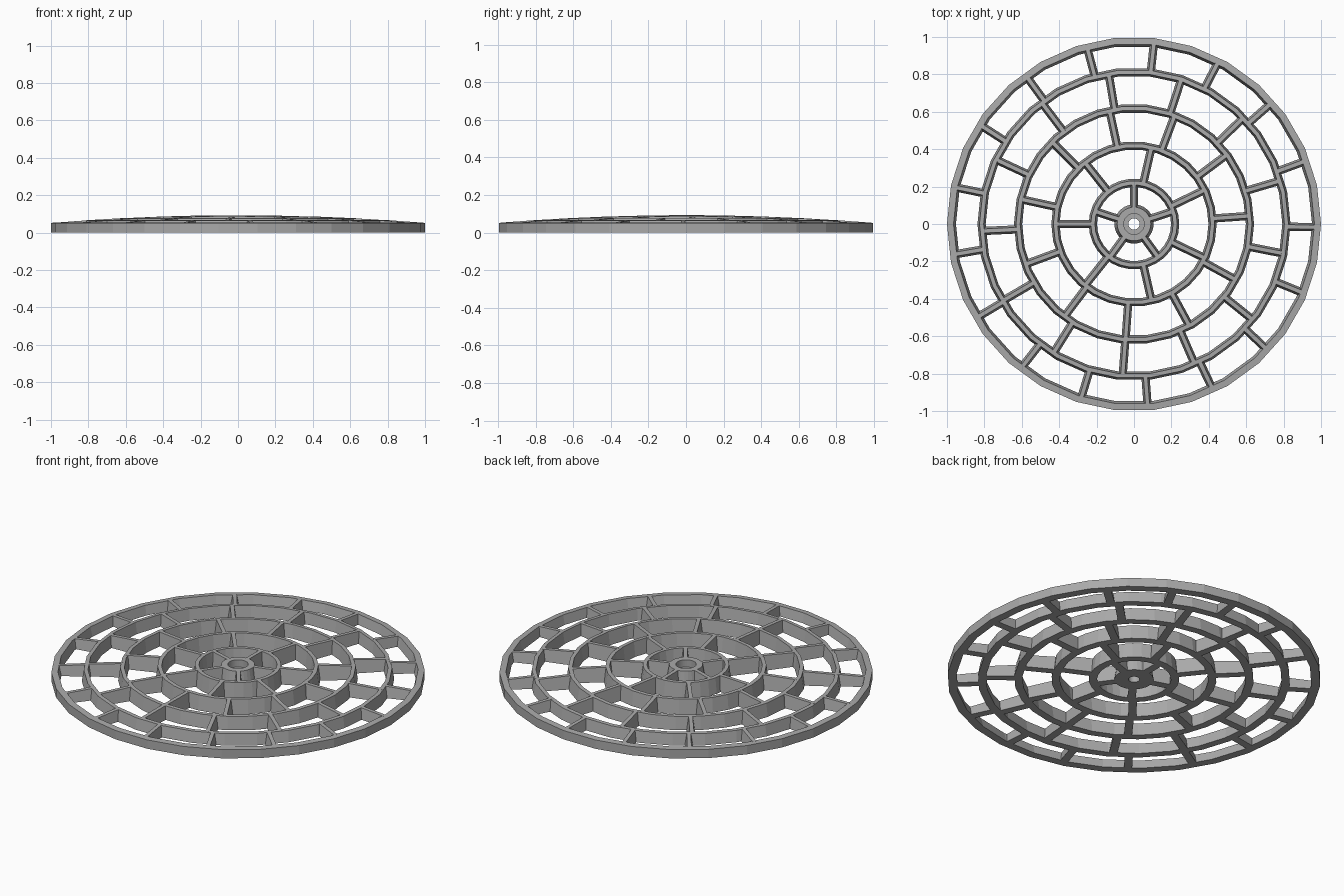
import bpy
import bmesh
from math import cos, sin, radians, tau

cube = bpy.data.objects.get("Cube")
if cube:
    bpy.data.objects.remove(cube)

GREY = (0.4, 0.4, 0.4, 1)
mat = bpy.data.materials.new("plain grey")
mat.use_nodes = True
mat.diffuse_color = GREY
mat.node_tree.nodes["Principled BSDF"].inputs["Base Color"].default_value = GREY

SIDES = 30
FOOT, CREST = 0.022, 0.011   # half widths of a bar at its bottom and top


def dome(r):
    return 0.093 - 0.041 * r * r


def finish(name, bm):
    bmesh.ops.recalc_face_normals(bm, faces=bm.faces)
    mesh = bpy.data.meshes.new(name)
    bm.to_mesh(mesh)
    bm.free()
    mesh.materials.append(mat)
    obj = bpy.data.objects.new(name, mesh)
    bpy.context.collection.objects.link(obj)


def lathe(name, profile):
    """Turn a closed (radius, height) profile around the z axis."""
    bm = bmesh.new()
    loops = []
    for i in range(SIDES):
        a = tau * i / SIDES
        loops.append([bm.verts.new((r * cos(a), r * sin(a), z)) for r, z in profile])
    n = len(profile)
    for i, loop in enumerate(loops):
        nxt = loops[(i + 1) % SIDES]
        for j in range(n):
            k = (j + 1) % n
            bm.faces.new((loop[j], loop[k], nxt[k], nxt[j]))
    finish(name, bm)


def spokes(name, count, start, r0, r1):
    """Evenly spaced tapered bars whose tops follow the dome."""
    bm = bmesh.new()
    for i in range(count):
        a = radians(start) + tau * i / count
        c, s = cos(a), sin(a)
        ends = []
        for r in (r0, r1):
            h = dome(r)
            section = ((-FOOT, 0), (FOOT, 0), (CREST, h), (-CREST, h))
            ends.append([bm.verts.new((r * c - w * s, r * s + w * c, z))
                         for w, z in section])
        p, q = ends
        bm.faces.new(p)
        bm.faces.new(q)
        for j in range(4):
            k = (j + 1) % 4
            bm.faces.new((p[j], p[k], q[k], q[j]))
    finish(name, bm)


# Hub with a stepped centre hole
top = dome(0.1)
lathe("hub", [(0.03, 0), (0.105, 0), (0.09, top), (0.055, top),
              (0.055, 0.05), (0.03, 0.05)])

# Concentric tapered rings
RINGS = (0.22, 0.42, 0.62, 0.815)
for number, r in enumerate(RINGS, 1):
    lathe(f"ring_{number}", [(r - FOOT, 0), (r + FOOT, 0),
                             (r + CREST, dome(r + CREST)), (r - CREST, dome(r - CREST))])

# Outer rim
lathe("outer_rim", [(0.952, 0), (1, 0), (1, dome(1)), (0.965, dome(0.965))])

# Spokes of each zone: count and first angle
zones = ((5, 18), (7, 180), (11, 4), (13, 16.5), (17, -1))
edges = (0.08,) + RINGS + (0.97,)
for number, (count, start) in enumerate(zones, 1):
    spokes(f"spokes_{number}", count, start, edges[number - 1], edges[number])
